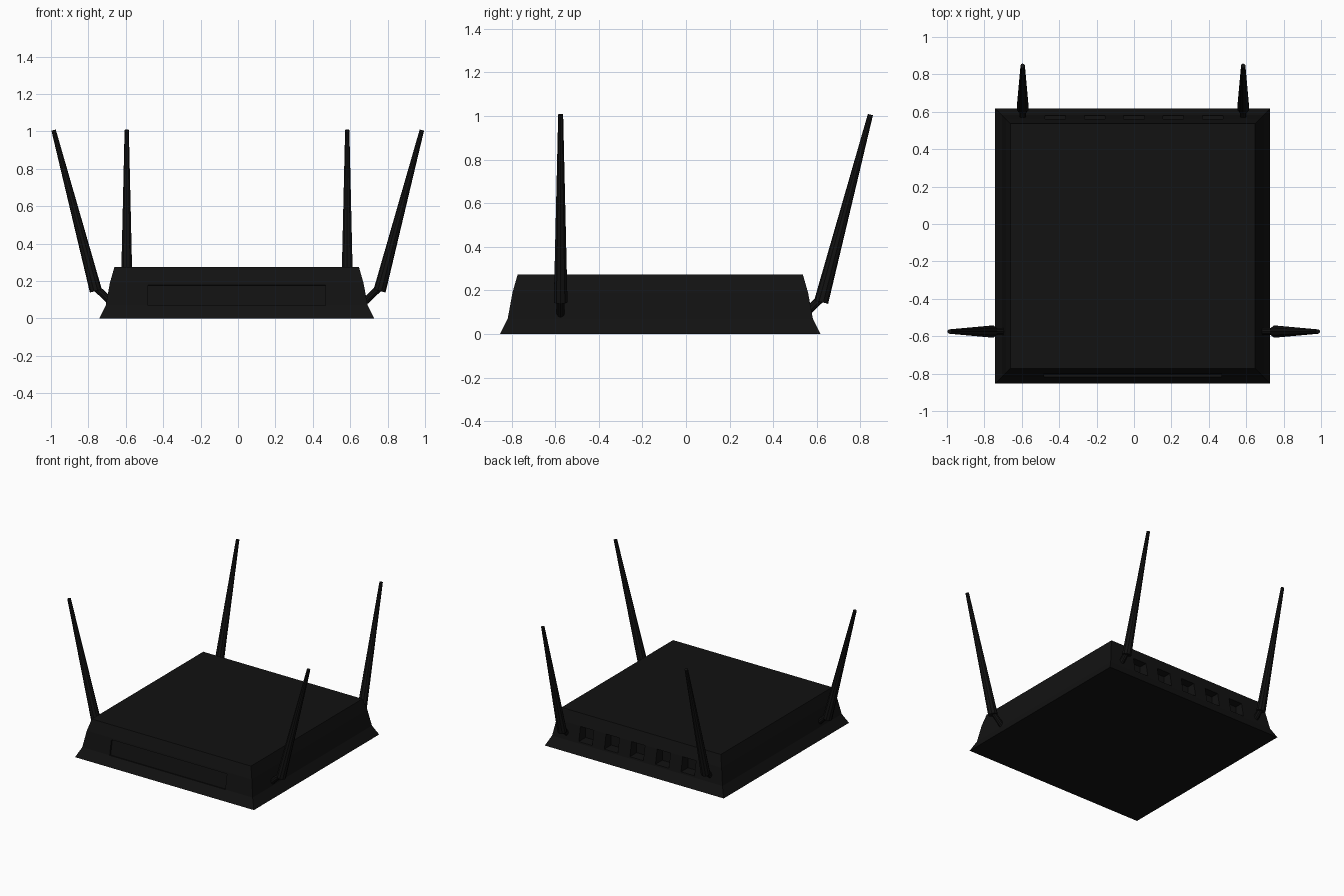
import bpy, bmesh
from math import radians
from mathutils import Vector, Matrix

if "Cube" in bpy.data.objects:
    bpy.data.objects.remove(bpy.data.objects["Cube"])

black = bpy.data.materials.new("black_plastic")
black.diffuse_color = (0.006, 0.006, 0.006, 1)
black.use_nodes = True
black.node_tree.nodes["Principled BSDF"].inputs["Base Color"].default_value = black.diffuse_color


def make(name, bm):
    bmesh.ops.recalc_face_normals(bm, faces=bm.faces)
    me = bpy.data.meshes.new(name)
    bm.to_mesh(me)
    bm.free()
    me.materials.append(black)
    ob = bpy.data.objects.new(name, me)
    bpy.context.collection.objects.link(ob)
    return ob


def rod(name, a, b, r1, r2, sides):
    a, b = Vector(a), Vector(b)
    d = b - a
    bm = bmesh.new()
    bmesh.ops.create_cone(bm, cap_ends=True, segments=sides, radius1=r1, radius2=r2, depth=d.length,
                          matrix=Matrix.Translation((a + b) / 2) @ d.to_track_quat('Z', 'Y').to_matrix().to_4x4())
    return make(name, bm)


def add_box(bm, centre, size, tilt=0):
    bmesh.ops.create_cube(bm, size=1, matrix=Matrix.Translation(centre)
                          @ Matrix.Rotation(radians(tilt), 4, 'X') @ Matrix.Diagonal((*size, 1)))


# Body: square shell stacked from (inset, height) rings
CX, CY, HALF = -0.007, -0.118, 0.735
bm = bmesh.new()
rings = []
for inset, z in ((0, 0), (0.035, 0.07), (0.057, 0.19), (0.081, 0.274)):
    h = HALF - inset
    rings.append([bm.verts.new((CX + sx * h, CY + sy * h, z))
                  for sx, sy in ((-1, -1), (1, -1), (1, 1), (-1, 1))])
for lo, hi in zip(rings, rings[1:]):
    for i in range(4):
        j = (i + 1) % 4
        bm.faces.new((lo[i], lo[j], hi[j], hi[i]))
bm.faces.new(rings[0][::-1])
bm.faces.new(rings[-1])
body = make("router_body", bm)

# Cutters: five rear sockets and the shallow front panel
bm = bmesh.new()
for i in range(5):
    add_box(bm, (0.42 - 0.21 * i, 0.58, 0.135), (0.11, 0.16, 0.105))
add_box(bm, (CX, -0.815, 0.125), (0.95, 0.04, 0.11), -10.5)
cutter = make("recess_cutter", bm)
cutter.hide_render = True
cutter.hide_viewport = True
cut = body.modifiers.new("recesses", 'BOOLEAN')
cut.operation = 'DIFFERENCE'
cut.solver = 'EXACT'
cut.object = cutter

# Antennas: tapered rod leaning outward on a slanted hinge pin
mounts = (("left", (-0.76, -0.575), (-1, 0)), ("right", (0.757, -0.575), (1, 0)),
          ("back_left", (-0.595, 0.62), (0, 1)), ("back_right", (0.584, 0.62), (0, 1)))
for side, (x, y), (dx, dy) in mounts:
    def at(out, z):
        return (x + dx * out, y + dy * out, z)
    rod(side + "_antenna", at(0, 0.147), at(0.226, 1.007), 0.033, 0.012, 10)
    rod(side + "_hinge", at(-0.10, 0.07), at(0, 0.165), 0.019, 0.019, 10)
